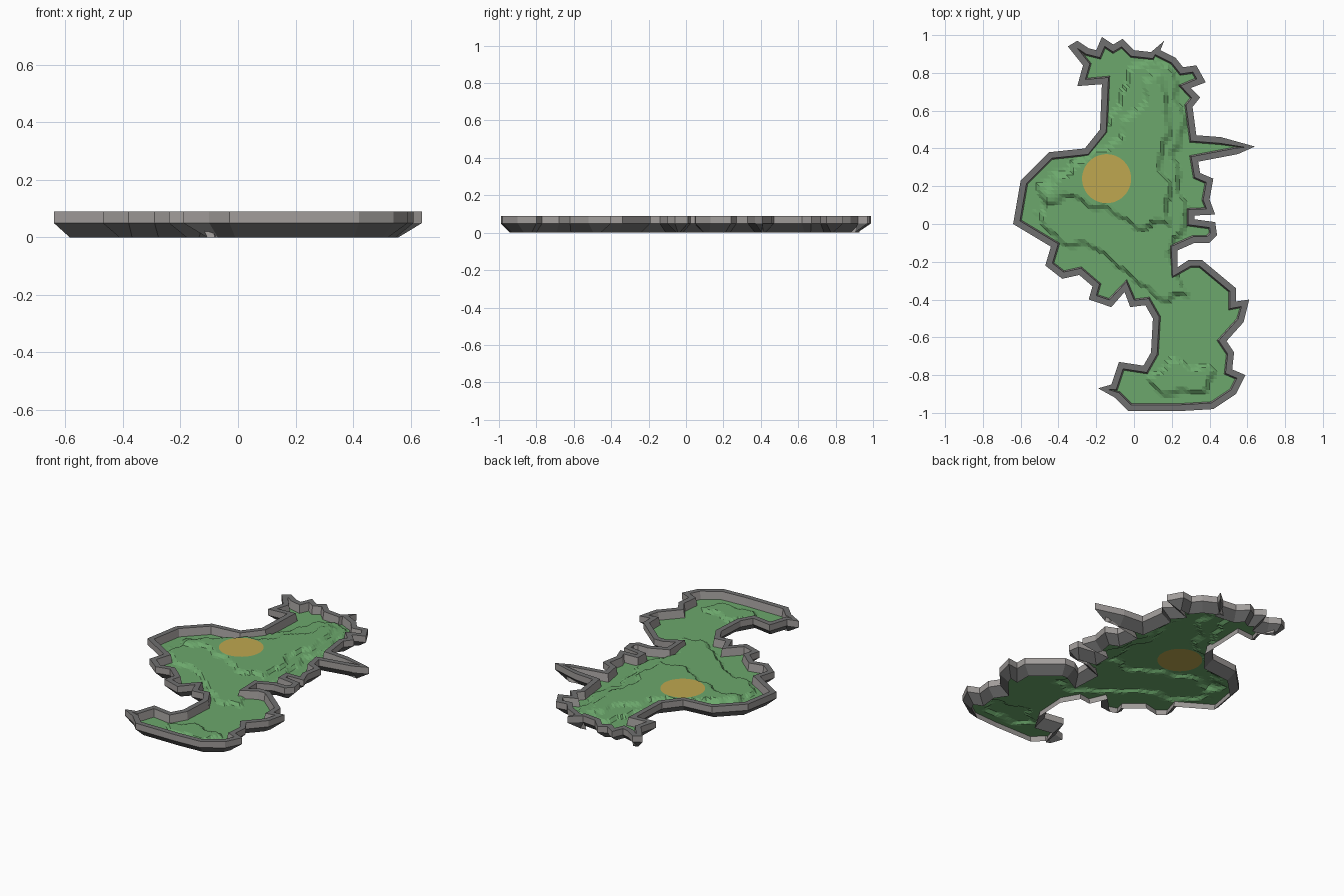
import bpy, math
from mathutils import Vector
from mathutils.geometry import delaunay_2d_cdt

if "Cube" in bpy.data.objects:
    bpy.data.objects.remove(bpy.data.objects["Cube"])

# coastline, clockwise from the north-west corner
COAST = [(-.35,.94),(-.30,.97),(-.24,.93),(-.20,.92),(-.17,.99),(-.11,.95),(-.06,.98),(0,.92),
         (.09,.91),(.16,.97),(.14,.92),(.22,.88),(.26,.83),(.33,.84),(.38,.75),(.30,.72),
         (.35,.67),(.31,.62),(.33,.47),(.46,.46),(.64,.41),(.55,.37),(.34,.33),(.35,.27),
         (.42,.24),(.40,.13),(.43,.05),(.32,.045),(.32,.025),(.43,.01),(.44,-.06),(.40,-.10),
         (.32,-.10),(.23,-.14),(.23,-.23),(.29,-.19),(.36,-.19),(.54,-.34),(.54,-.41),(.61,-.40),
         (.58,-.52),(.49,-.62),(.53,-.68),(.52,-.77),(.59,-.80),(.54,-.90),(.42,-.98),(.25,-.99),
         (-.03,-.99),(-.10,-.92),(-.19,-.87),(-.12,-.85),(-.08,-.73),(.05,-.75),(.09,-.68),(.10,-.50),
         (.06,-.43),(-.02,-.44),(-.05,-.36),(-.12,-.44),(-.24,-.40),(-.22,-.33),(-.29,-.27),(-.38,-.29),
         (-.47,-.22),(-.44,-.12),(-.64,0),(-.60,.23),(-.45,.38),(-.26,.40),(-.18,.50),(-.17,.74),
         (-.30,.73),(-.27,.84)]

# terraces that raise the ground
LOWER = [(-.5,.02),(-.4,-.10),(-.2,-.14),(0,-.30),(.18,-.42),(.28,-.37),(.20,-.15),(.29,0),(.25,.2),
         (.22,.35),(.28,.5),(.2,.86),(-.02,.86),(-.1,.6),(-.3,.36),(-.5,.2)]
UPPER = [(-.52,.06),(-.35,.15),(-.1,.04),(0,-.03),(.18,0),(.2,.2),(.14,.35),(.2,.55),(.15,.8),
         (.07,.82),(.03,.62),(-.04,.6),(-.1,.45),(-.28,.34),(-.45,.22)]
SOUTH = [(.04,-.83),(.15,-.91),(.4,-.89),(.43,-.77),(.2,-.71)]
DISC_C, DISC_R = Vector((-.145, .24)), .13


def material(name, rgb):
    m = bpy.data.materials.new(name)
    m.diffuse_color = (*rgb, 1)
    m.use_nodes = True
    m.node_tree.nodes["Principled BSDF"].inputs["Base Color"].default_value = m.diffuse_color
    return m


GRASS = material("grass green", (.15, .39, .15))
GOLD = material("marker gold", (.52, .39, .08))
STONE = material("light stone", (.36, .34, .33))
DARK = material("dark stone", (.16, .16, .16))


def add(name, verts, faces, mats):
    me = bpy.data.meshes.new(name)
    me.from_pydata(verts, [], faces)
    for m in mats:
        me.materials.append(m)
    ob = bpy.data.objects.new(name, me)
    bpy.context.collection.objects.link(ob)
    return me


def inset(poly, dist):
    pts = [Vector(p) for p in poly]
    out = []
    for i, p in enumerate(pts):
        a = (p - pts[i - 1]).normalized()
        b = (pts[(i + 1) % len(pts)] - p).normalized()
        n1, n2 = Vector((a.y, -a.x)), Vector((b.y, -b.x))
        n = n1 + n2
        n = n.normalized() if n.length > 1e-4 else n1
        out.append(p + n * dist / max(n.dot(n1), .6))
    return out


def inside(p, poly):
    res = False
    for i in range(len(poly)):
        a, b = poly[i - 1], poly[i]
        if (a[1] > p[1]) != (b[1] > p[1]):
            if p[0] < a[0] + (p[1] - a[1]) * (b[0] - a[0]) / (b[1] - a[1]):
                res = not res
    return res


def depth(p, poly):
    best = 9
    for i in range(len(poly)):
        a, b = Vector(poly[i - 1]), Vector(poly[i])
        t = max(0, min(1, (p - a).dot(b - a) / (b - a).length_squared))
        best = min(best, (p - a - (b - a) * t).length)
    return best if inside(p, poly) else -best


def height(p):
    wob = .018 * math.sin(38 * p.x + 9 * p.y) * math.cos(33 * p.y)
    z = .04
    for poly in (LOWER, UPPER, SOUTH):
        z += .017 * max(0, min(1, (depth(p, poly) + wob) / .02))
    return z


# cliff wall: one cross-section swept round the coast
PROFILE = [(0, .05), (0, .09), (.033, .09), (.04, .04), (.05, 0)]
n, k = len(COAST), len(PROFILE)
verts = [(p.x, p.y, z) for d, z in PROFILE for p in inset(COAST, d)]
faces, rows = [], []
for r in range(k):
    for i in range(n):
        j, s = (i + 1) % n, (r + 1) % k
        faces.append((r * n + i, s * n + i, s * n + j, r * n + j))
        rows.append(r)
me = add("cliff_wall", verts, faces, [STONE, DARK])
for f, r in zip(me.polygons, rows):
    f.material_index = 1 if r in (1, 4) else 0

# ground: triangulated grid with the coast and the marker circle cut in
edge = inset(COAST, .03)
pts = list(edge)
edges = [(i, (i + 1) % n) for i in range(n)]
m = 48
pts += [DISC_C + DISC_R * Vector((math.cos(t * math.tau / m), math.sin(t * math.tau / m))) for t in range(m)]
edges += [(n + i, n + (i + 1) % m) for i in range(m)]
STEP = .02
for ix in range(-32, 33):
    for iy in range(-50, 51):
        p = Vector((ix * STEP, iy * STEP))
        if inside(p, edge) and abs((p - DISC_C).length - DISC_R) > .004:
            pts.append(p)
res = delaunay_2d_cdt(pts, edges, [], 0, 1e-5)
v2, tris = res[0], res[2]


def centre(f):
    return sum((v2[i] for i in f), Vector((0, 0))) / len(f)


tris = [f for f in tris if inside(centre(f), edge)]
me = add("ground", [(p.x, p.y, height(p)) for p in v2], [tuple(f) for f in tris], [GRASS, GOLD])
for f, t in zip(me.polygons, tris):
    f.material_index = 1 if (centre(t) - DISC_C).length < DISC_R else 0
